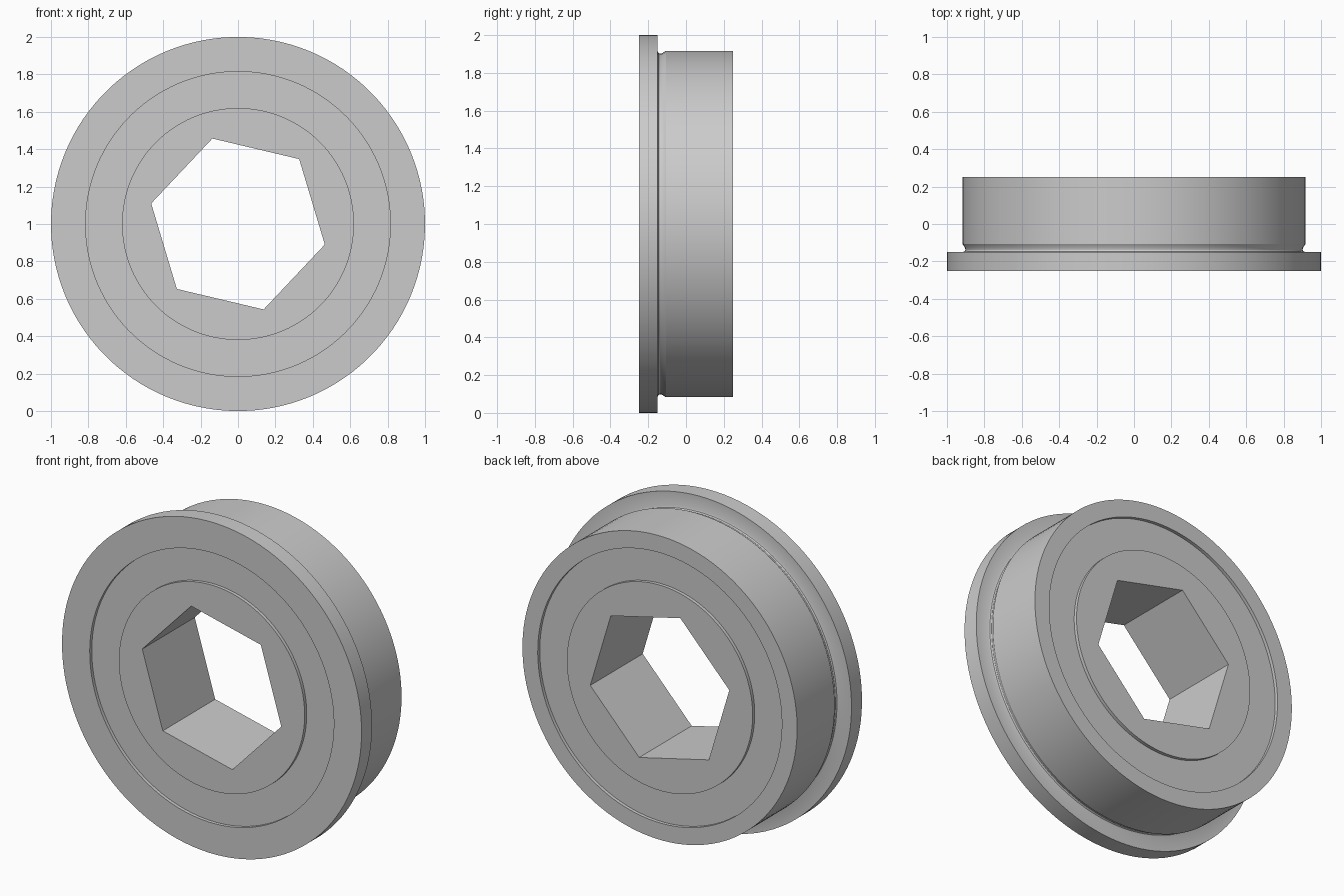
import bpy
import bmesh
from math import cos, sin, radians, tau

cube = bpy.data.objects.get("Cube")
if cube:
    bpy.data.objects.remove(cube, do_unlink=True)

SEGMENTS = 120
HALF = 0.25          # half of the bearing's width
RECESS = 0.02        # depth of the shields below the end faces
BORE_R = 0.62
RACE_R = 0.815
START = radians(46.7)  # turn of the hexagonal bore

steel = bpy.data.materials.new("steel_grey")
steel.use_nodes = True
GREY = (0.6, 0.6, 0.6, 1)
steel.diffuse_color = GREY
steel.node_tree.nodes["Principled BSDF"].inputs["Base Color"].default_value = GREY


def ring_verts(bm, radius, y, count=SEGMENTS):
    """A circle of vertices around the bearing's axis."""
    angles = [START + tau * i / count for i in range(count)]
    return [bm.verts.new((radius * cos(a), y, 1 + radius * sin(a))) for a in angles]


def bridge(bm, a, b):
    n = len(a)
    for i in range(n):
        j = (i + 1) % n
        bm.faces.new((a[i], a[j], b[j], b[i]))


def finish(bm, name):
    bmesh.ops.recalc_face_normals(bm, faces=bm.faces)
    mesh = bpy.data.meshes.new(name)
    bm.to_mesh(mesh)
    bm.free()
    mesh.materials.append(steel)
    obj = bpy.data.objects.new(name, mesh)
    bpy.context.collection.objects.link(obj)
    bpy.ops.object.select_all(action='DESELECT')
    obj.select_set(True)
    bpy.context.view_layer.objects.active = obj
    bpy.ops.object.shade_smooth_by_angle(angle=radians(30))
    return obj


def revolve(name, profile):
    """Spin a closed (radius, y) profile around the axis."""
    bm = bmesh.new()
    rings = [ring_verts(bm, r, y) for r, y in profile]
    for a, b in zip(rings, rings[1:] + rings[:1]):
        bridge(bm, a, b)
    return finish(bm, name)


# Outer race with front flange and a rounded relief groove behind it
revolve("outer_race", [
    (RACE_R, -HALF), (1, -HALF), (1, -0.15),
    (0.915, -0.15), (0.906, -0.146), (0.902, -0.138), (0.903, -0.128),
    (0.917, -0.107), (0.917, HALF), (RACE_R, HALF),
])

# Recessed shield, showing at both ends
depth = HALF - RECESS
revolve("shield", [(BORE_R, -depth), (RACE_R, -depth), (RACE_R, depth), (BORE_R, depth)])

# Inner race with a hexagonal bore
bm = bmesh.new()
outer, inner = [], []
for y in (-HALF, HALF):
    circle = ring_verts(bm, BORE_R, y)
    hexagon = ring_verts(bm, 0.477, y, 6)
    step = SEGMENTS // 6
    for k in range(6):
        arc = [circle[(k * step + i) % SEGMENTS] for i in range(step + 1)]
        bm.faces.new([hexagon[k]] + arc + [hexagon[(k + 1) % 6]])
    outer.append(circle)
    inner.append(hexagon)
bridge(bm, *outer)
bridge(bm, *inner)
finish(bm, "inner_race")
